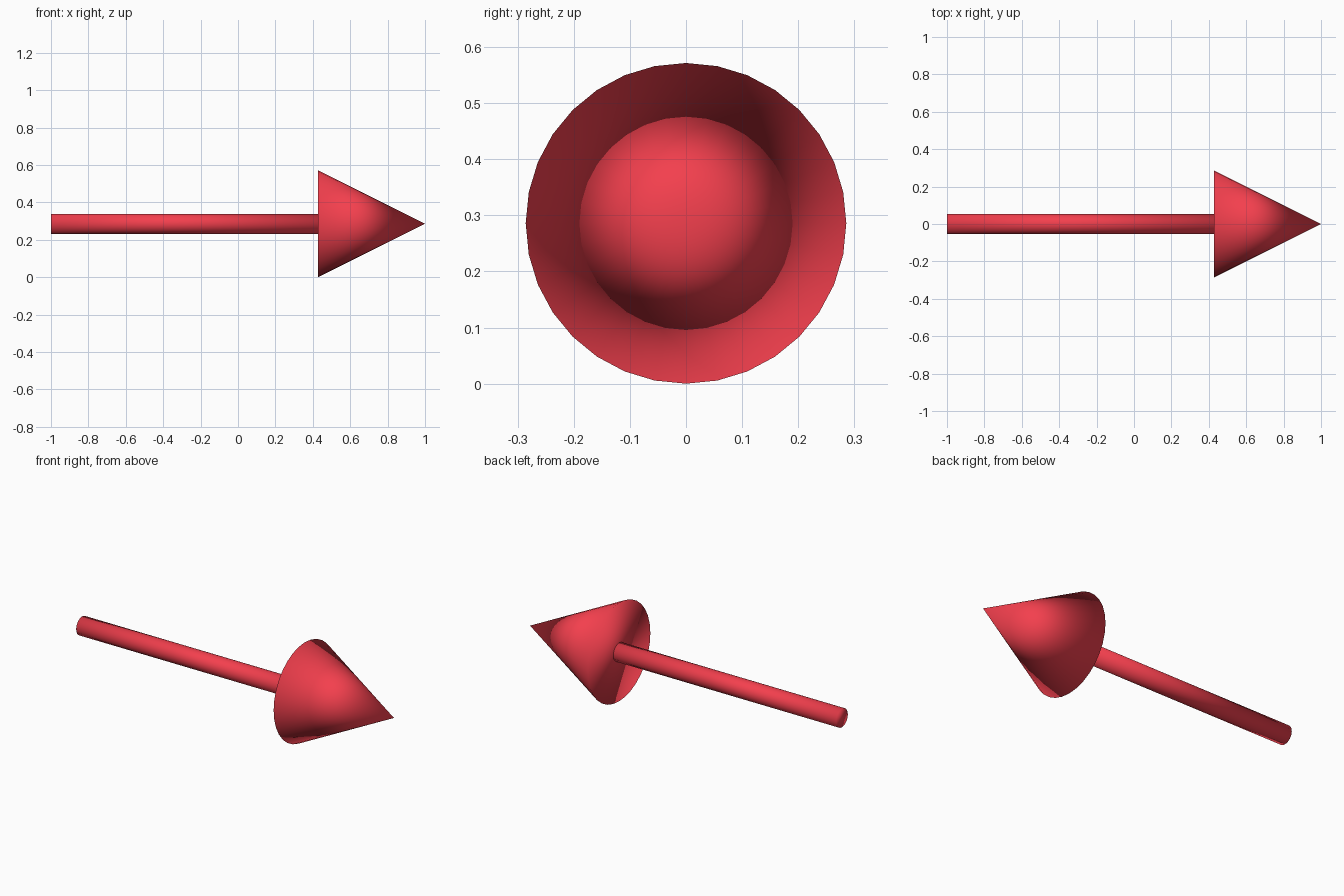
import bpy
import math

if "Cube" in bpy.data.objects:
    bpy.data.objects.remove(bpy.data.objects["Cube"])

HEAD_R = 0.2857    # head radius, also the height of the arrow's axis
SHAFT_R = 0.0535
NECK_X = 0.4286    # where the shaft meets the head
SIDES = 32

red = bpy.data.materials.new("red")
red.diffuse_color = (0.9, 0.05, 0.075, 1)
red.use_nodes = True
red.node_tree.nodes["Principled BSDF"].inputs["Base Color"].default_value = red.diffuse_color


def part(name, x0, x1, r0, r1):
    """Capped cone or cylinder along x, smooth across all its edges."""
    bpy.ops.mesh.primitive_cone_add(
        vertices=SIDES, radius1=r0, radius2=r1, depth=x1 - x0,
        location=((x0 + x1) / 2, 0, HEAD_R), rotation=(0, math.pi / 2, 0))
    obj = bpy.context.object
    obj.name = name
    obj.data.materials.append(red)
    bpy.ops.object.shade_smooth()


# straight rod
part("arrow_shaft", -1, NECK_X, SHAFT_R, SHAFT_R)
# pointed tip
part("arrow_head", NECK_X, 1, HEAD_R, 0)
